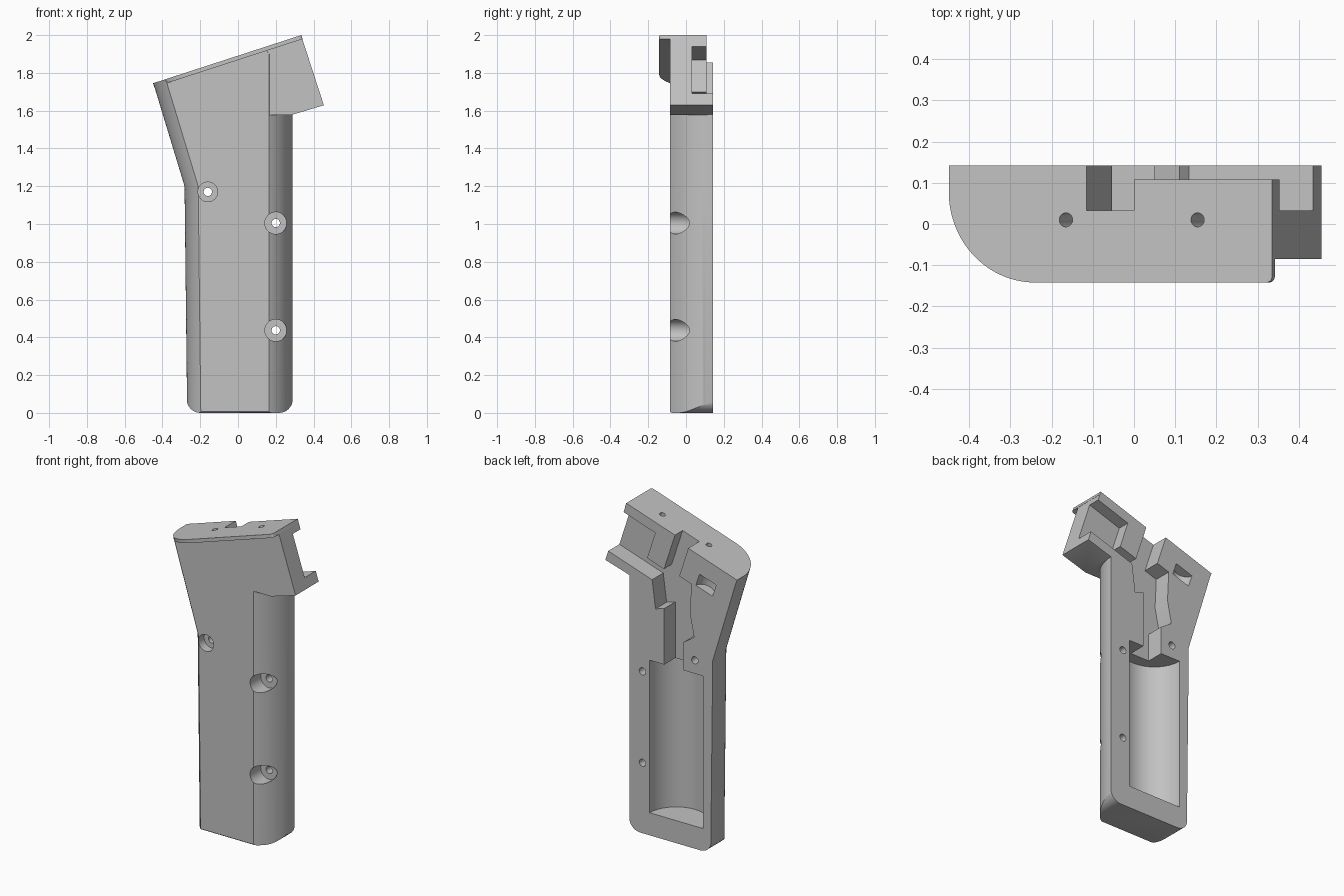
import bpy, bmesh, math
from mathutils import Vector

cube = bpy.data.objects.get("Cube")
if cube:
    bpy.data.objects.remove(cube, do_unlink=True)

grey = bpy.data.materials.new("plain_grey")
grey.use_nodes = True
colour = (0.54, 0.54, 0.54, 1)
grey.diffuse_color = colour
grey.node_tree.nodes["Principled BSDF"].inputs["Base Color"].default_value = colour

BACK, FRONT = 0.142, -0.085
TILT = math.radians(18)
C, S = math.cos(TILT), math.sin(TILT)


def head(u, v):
    """Head coordinates: u runs left along the top, v runs down the end."""
    return (0.335 - C * u + S * v, 2 - S * u - C * v)


def on_head(u, v, y):
    x, z = head(u, v)
    return (x, y, z)


def loft(name, rings):
    """Solid skin through equal rings of points."""
    bm = bmesh.new()
    rows = [[bm.verts.new(p) for p in ring] for ring in rings]
    n = len(rows[0])
    for a, b in zip(rows, rows[1:]):
        for i in range(n):
            j = (i + 1) % n
            bm.faces.new((a[i], a[j], b[j], b[i]))
    bm.faces.new(rows[0][::-1])
    bm.faces.new(rows[-1])
    bmesh.ops.recalc_face_normals(bm, faces=bm.faces[:])
    mesh = bpy.data.meshes.new(name)
    bm.to_mesh(mesh)
    bm.free()
    mesh.materials.append(grey)
    obj = bpy.data.objects.new(name, mesh)
    bpy.context.collection.objects.link(obj)
    return obj


def slab(name, outline, y0, y1):
    return loft(name, [[(x, y, z) for x, z in outline] for y in (y0, y1)])


def rod(name, start, end, r, sides=32):
    start, end = Vector(start), Vector(end)
    turn = (end - start).to_track_quat('Z', 'Y')
    ring = [turn @ Vector((r * math.cos(2 * math.pi * i / sides),
                           r * math.sin(2 * math.pi * i / sides), 0))
            for i in range(sides)]
    return loft(name, [[p + start for p in ring], [p + end for p in ring]])


def arc(cx, cy, r, a0, a1, steps=14):
    angles = [math.radians(a0 + (a1 - a0) * i / steps) for i in range(steps + 1)]
    return [(cx + r * math.cos(a), cy + r * math.sin(a)) for a in angles]


def combine(target, other, operation):
    mod = target.modifiers.new(operation, 'BOOLEAN')
    mod.operation, mod.solver, mod.object = operation, 'MANIFOLD', other
    bpy.context.view_layer.objects.active = target
    bpy.ops.object.modifier_apply(modifier=mod.name)
    bpy.data.objects.remove(other, do_unlink=True)


# Grip: flat front with curved flanks, following the bent left edge
def section(left, z):
    pts = [(left, 0.16)]
    pts += arc(left + 0.22, 0.078, 0.22, 180, 227.8)
    pts += arc(0.017, BACK, 0.271, -56.9, 0) + [(0.288, 0.16)]
    return [(x, y, z) for x, y in pts]


shell = loft("grip_half", [section(-0.268, -0.1), section(-0.283, 1.2),
                           section(-0.556, 2.1)])

# Side outline with rounded bottom corners and a small front edge bevel
outline = arc(-0.199, 0.073, 0.073, 180, 270, 8)
outline += arc(0.217, 0.073, 0.073, 270, 360, 8)
outline += [(0.29, 1.75), head(0.2, 0.006), head(0.84, 0.006), (-0.29, 1.2)]
trim = slab("outline_trim", outline, FRONT - 0.002, 0.2)
bm = bmesh.new()
bm.from_mesh(trim.data)
edges = [e for e in bm.edges if all(v.co.y < FRONT for v in e.verts)]
bmesh.ops.bevel(bm, geom=edges, offset=0.013, segments=3, profile=0.5,
                affect='EDGES')
bm.to_mesh(trim.data)
bm.free()
combine(shell, trim, 'INTERSECT')

# Square head block with the overhanging hook
block = [head(0.001, 0.009), head(0.001, 0.39), (0.285, 1.578), (0.1, 1.578),
         head(0.4, 0.009)]
combine(shell, slab("head_block", block, FRONT + 0.0005, 0.17), 'UNION')

# Thin top lip reaching out past the front
lip = [(0, 0.18), (0.825, 0.18)] + arc(0.605, 0.078, 0.22, 0, -90, 20)
lip += arc(0.014, -0.128, 0.014, 270, 180, 4)
combine(shell, loft("top_lip", [[on_head(u, v, y) for u, y in lip]
                                for v in (0, 0.022)]), 'UNION')

# Flat joining face at the back
wall = [(-1, -1), (1, -1), (1, 3), (-1, 3)]
combine(shell, slab("back_trim", wall, BACK, 0.5), 'DIFFERENCE')

# Half-round battery bay
combine(shell, rod("battery_bay", (-0.032, BACK, 0.14), (-0.032, BACK, 1.087),
                   0.183, 64), 'DIFFERENCE')

# Stepped channel joining the bay, the end pocket and the top notch
channel = [head(0.473, -0.05), head(0.473, 0.2), head(0.56, 0.2),
           (-0.127, 1.45), (-0.155, 1.31), (-0.08, 1.26), (-0.08, 1.05),
           (0.05, 1.05), (0.05, 1.435), (0.11, 1.417),
           head(0.318, 0.326), head(-0.1, 0.326), head(-0.1, 0.063),
           head(0.23, 0.063), head(0.23, 0.243), head(0.352, 0.243),
           head(0.352, -0.05)]
combine(shell, slab("channel", channel, 0.033, 0.3), 'DIFFERENCE')

# Shallow relief over the end of the head
relief = [head(-0.1, -0.1), head(0.4, -0.1), head(0.4, 0.3), head(-0.1, 0.3)]
combine(shell, slab("head_relief", relief, 0.108, 0.35), 'DIFFERENCE')

# Half-round pocket beside the channel
combine(shell, rod("round_pocket", on_head(0.65, 0.11, BACK),
                   on_head(0.65, 0.19, BACK), 0.06), 'DIFFERENCE')

# Screw holes in the top
for u in (0.526, 0.19):
    combine(shell, rod("top_hole", on_head(u, -0.05, 0.01),
                       on_head(u, 0.12, 0.01), 0.017), 'DIFFERENCE')

# Counterbored screw holes through the grip
for x, z, floor, r in ((-0.16, 1.17, -0.03, 0.052), (0.2, 1.005, 0.02, 0.058),
                       (0.2, 0.437, 0.02, 0.058)):
    combine(shell, rod("counterbore", (x, -0.3, z), (x, floor, z), r),
            'DIFFERENCE')
    combine(shell, rod("screw_hole", (x, -0.35, z), (x, 0.3, z), 0.022),
            'DIFFERENCE')

# Shade smooth with sharp edges kept
bpy.ops.object.select_all(action='DESELECT')
shell.select_set(True)
bpy.context.view_layer.objects.active = shell
bpy.ops.object.shade_smooth_by_angle(angle=math.radians(25))
